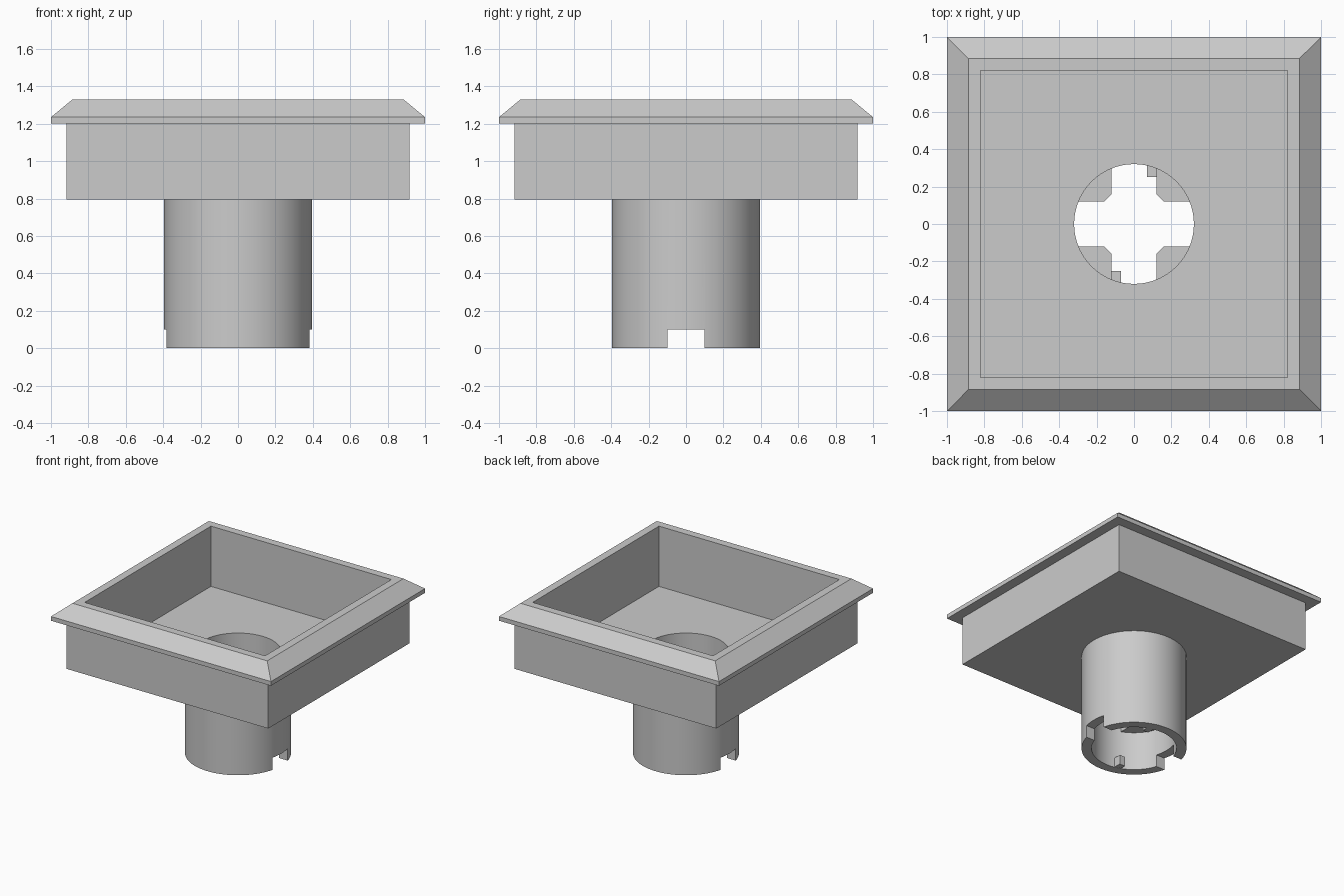
import bpy, bmesh, math

if "Cube" in bpy.data.objects:
    bpy.data.objects.remove(bpy.data.objects["Cube"])

grey = bpy.data.materials.new("plain grey")
grey.use_nodes = True
grey.diffuse_color = (0.6, 0.6, 0.6, 1)
grey.node_tree.nodes["Principled BSDF"].inputs["Base Color"].default_value = (0.6, 0.6, 0.6, 1)

SEGMENTS = 96
OUTER, INNER = 0.395, 0.32
BASE, FLOOR, TOP = 0.795, 0.835, 1.33


def circle(r):
    return [(r * math.cos(math.tau * i / SEGMENTS), r * math.sin(math.tau * i / SEGMENTS))
            for i in range(SEGMENTS)]


def square(h):
    return [(-h, -h), (h, -h), (h, h), (-h, h)]


def rect(x0, x1, y0, y1):
    return [(x0, y0), (x1, y0), (x1, y1), (x0, y1)]


def loft(name, sections, closed=False):
    """Skin a stack of (outline, z) rings; cap the ends or close the loop."""
    bm = bmesh.new()
    rings = [[bm.verts.new((x, y, z)) for x, y in pts] for pts, z in sections]
    pairs = list(zip(rings, rings[1:]))
    if closed:
        pairs.append((rings[-1], rings[0]))
    else:
        bm.faces.new(rings[0])
        bm.faces.new(rings[-1])
    for a, b in pairs:
        for i in range(len(a)):
            j = (i + 1) % len(a)
            bm.faces.new((a[i], a[j], b[j], b[i]))
    bmesh.ops.recalc_face_normals(bm, faces=bm.faces)
    mesh = bpy.data.meshes.new(name)
    bm.to_mesh(mesh)
    bm.free()
    mesh.materials.append(grey)
    obj = bpy.data.objects.new(name, mesh)
    bpy.context.collection.objects.link(obj)
    return obj


def activate(obj):
    bpy.ops.object.select_all(action='DESELECT')
    obj.select_set(True)
    bpy.context.view_layer.objects.active = obj


def cut(obj, cutter):
    cutter.hide_render = True
    mod = obj.modifiers.new("cut", 'BOOLEAN')
    mod.operation = 'DIFFERENCE'
    mod.solver = 'EXACT'
    mod.object = cutter
    activate(obj)
    bpy.ops.object.modifier_apply(modifier=mod.name)
    bpy.data.objects.remove(cutter)


def smooth(obj):
    activate(obj)
    bpy.ops.object.shade_smooth_by_angle(angle=math.radians(30))


# Square tray: outside wall, flanged bevelled rim, then down to the floor
tray = loft("tray", [(square(h), z) for h, z in (
    (0.917, BASE), (0.917, 1.2), (1, 1.2), (1, 1.235),
    (0.885, TOP), (0.82, TOP), (0.82, FLOOR))])
cut(tray, loft("drain_cutter", [(circle(INNER), 0.7), (circle(INNER), 1)]))
smooth(tray)

# Round tube below the tray with a notch on each side of its lower end
tube = loft("tube", [(circle(OUTER), 0), (circle(OUTER), BASE),
                     (circle(INNER), BASE), (circle(INNER), 0)], closed=True)
notch = rect(-0.6, 0.6, -0.1, 0.1)
cut(tube, loft("notch_cutter", [(notch, -0.1), (notch, 0.1)]))
smooth(tube)

# Four corner webs that leave a cross-shaped opening inside the tube
EDGE, CHAMFER, REACH = 0.12, 0.04, INNER + 0.01
start = math.asin(EDGE / REACH)
sweep = math.pi / 2 - 2 * start
arc = [(REACH * math.cos(start + sweep * i / 12), REACH * math.sin(start + sweep * i / 12))
       for i in range(13)]
web = arc + [(EDGE, EDGE + CHAMFER), (EDGE + CHAMFER, EDGE)]
for side, sx in (("left", 1), ("right", -1)):
    for end, sy in (("back", 1), ("front", -1)):
        pts = [(sx * x, sy * y) for x, y in web]
        loft(f"{end}_{side}_web", [(pts, 0.32), (pts, 0.4)])

# Two small locking pegs on the inner wall at the tube's lower end
for name, s in (("back_peg", 1), ("front_peg", -1)):
    pts = [(s * x, s * y) for x, y in rect(0.07, EDGE, 0.25, 0.325)]
    loft(name, [(pts, 0.001), (pts, 0.08)])
